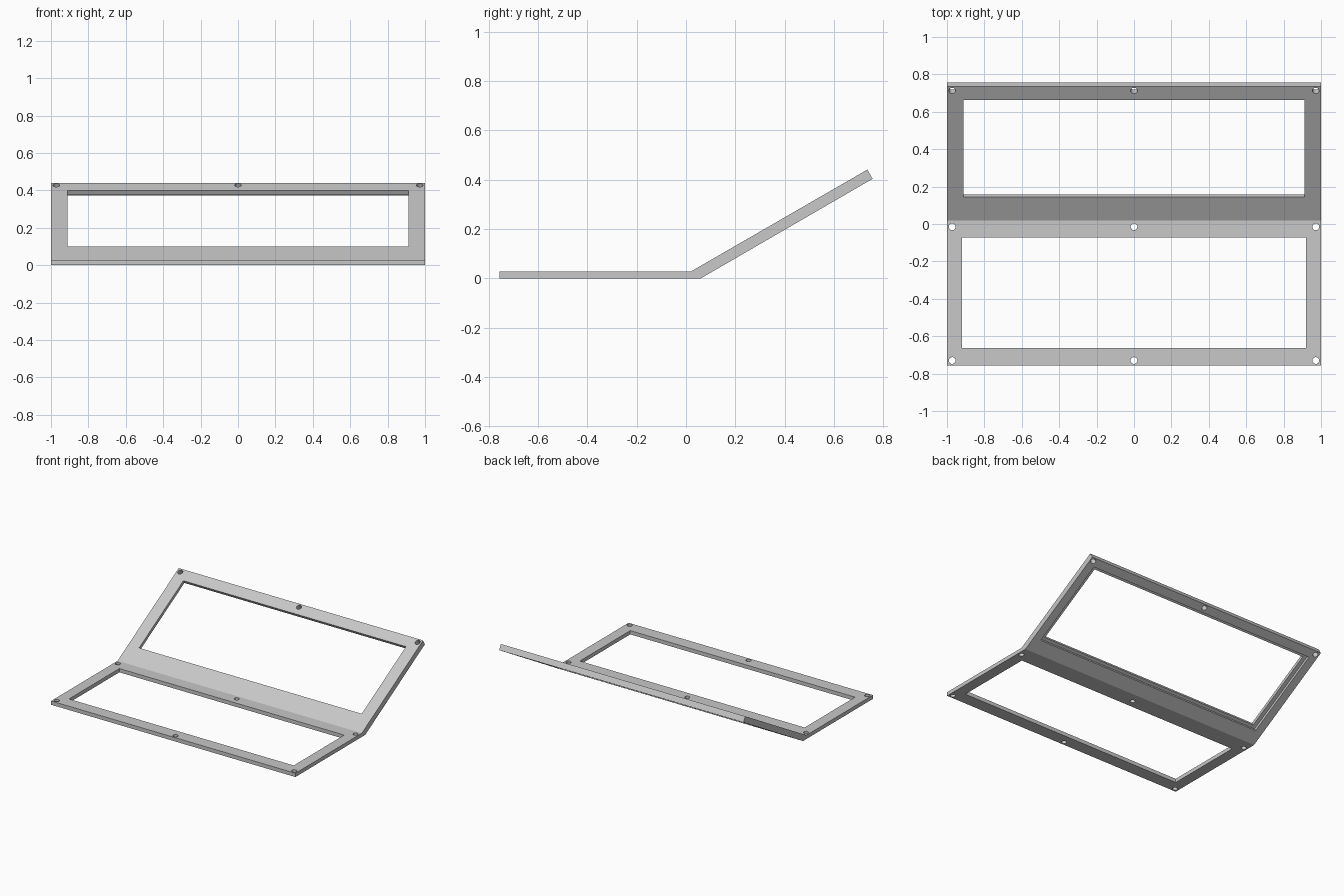
import bpy, bmesh, math
from mathutils import Matrix, Vector

old = bpy.data.objects.get("Cube")
if old:
    bpy.data.objects.remove(old, do_unlink=True)

grey = bpy.data.materials.new("light grey")
grey.use_nodes = True
colour = (0.58, 0.58, 0.58, 1)
grey.diffuse_color = colour
grey.node_tree.nodes["Principled BSDF"].inputs["Base Color"].default_value = colour

BASE = 0.028      # thickness of the flat panel
SLAB = 0.043      # thickness of the tilted panel
LENGTH = 0.826    # length of the tilted panel
HOLE = 0.018
flat = Matrix.Translation((0, 0, BASE))
tilt = Matrix.Translation((0, 0.02, BASE)) @ Matrix.Rotation(math.radians(30), 4, 'X')


def make_object(name, bm):
    bmesh.ops.recalc_face_normals(bm, faces=bm.faces)
    mesh = bpy.data.meshes.new(name)
    bm.to_mesh(mesh)
    bm.free()
    mesh.materials.append(grey)
    ob = bpy.data.objects.new(name, mesh)
    bpy.context.collection.objects.link(ob)
    return ob


def box(name, frame, half_x, y0, y1, z0, z1):
    bm = bmesh.new()
    place = Matrix.Translation((0, (y0 + y1) / 2, (z0 + z1) / 2))
    size = Matrix.Diagonal((2 * half_x, y1 - y0, z1 - z0, 1))
    bmesh.ops.create_cube(bm, size=1, matrix=frame @ place @ size)
    return make_object(name, bm)


def pin(name, frame, x, y):
    bm = bmesh.new()
    bmesh.ops.create_cone(bm, cap_ends=True, segments=24, radius1=HOLE, radius2=HOLE,
                          depth=0.2, matrix=frame @ Matrix.Translation((x, y, 0)))
    return make_object(name, bm)


# Bent side profile, extruded across the full width
end_top = tilt @ Vector((0, LENGTH, 0))
end_bottom = tilt @ Vector((0, LENGTH, -SLAB))
profile = [(-0.757, 0), (0.06, 0), end_bottom.yz, end_top.yz, (0.02, BASE), (-0.757, BASE)]
bm = bmesh.new()
side = bm.faces.new([bm.verts.new((-1, y, z)) for y, z in profile])
sweep = bmesh.ops.extrude_face_region(bm, geom=[side])
bmesh.ops.translate(bm, vec=(2, 0, 0),
                    verts=[v for v in sweep["geom"] if isinstance(v, bmesh.types.BMVert)])
frame_body = make_object("bent_double_frame", bm)

# Window openings, rear rebate and screw holes
cutters = [
    box("flat_window_cutter", flat, 0.92, -0.662, -0.073, -0.1, 0.1),
    box("tilted_window_cutter", tilt, 0.911, 0.144, 0.742, -0.1, 0.1),
    box("rear_rebate_cutter", tilt, 0.94, 0.122, 0.764, -0.09, -0.024),
]
for x in (-0.972, 0, 0.972):
    cutters.append(pin("flat_front_hole_cutter", flat, x, -0.73))
    cutters.append(pin("flat_rear_hole_cutter", flat, x, -0.015))
    cutters.append(pin("tilted_hole_cutter", tilt, x, 0.80))

bpy.context.view_layer.objects.active = frame_body
for cutter in cutters:
    cutter.hide_render = True
    mod = frame_body.modifiers.new("cut", 'BOOLEAN')
    mod.operation = 'DIFFERENCE'
    mod.solver = 'EXACT'
    mod.object = cutter
    bpy.ops.object.modifier_apply(modifier=mod.name)
    bpy.data.objects.remove(cutter, do_unlink=True)

# Round hole walls, crisp panel edges
frame_body.select_set(True)
bpy.ops.object.shade_smooth_by_angle(angle=math.radians(25))
